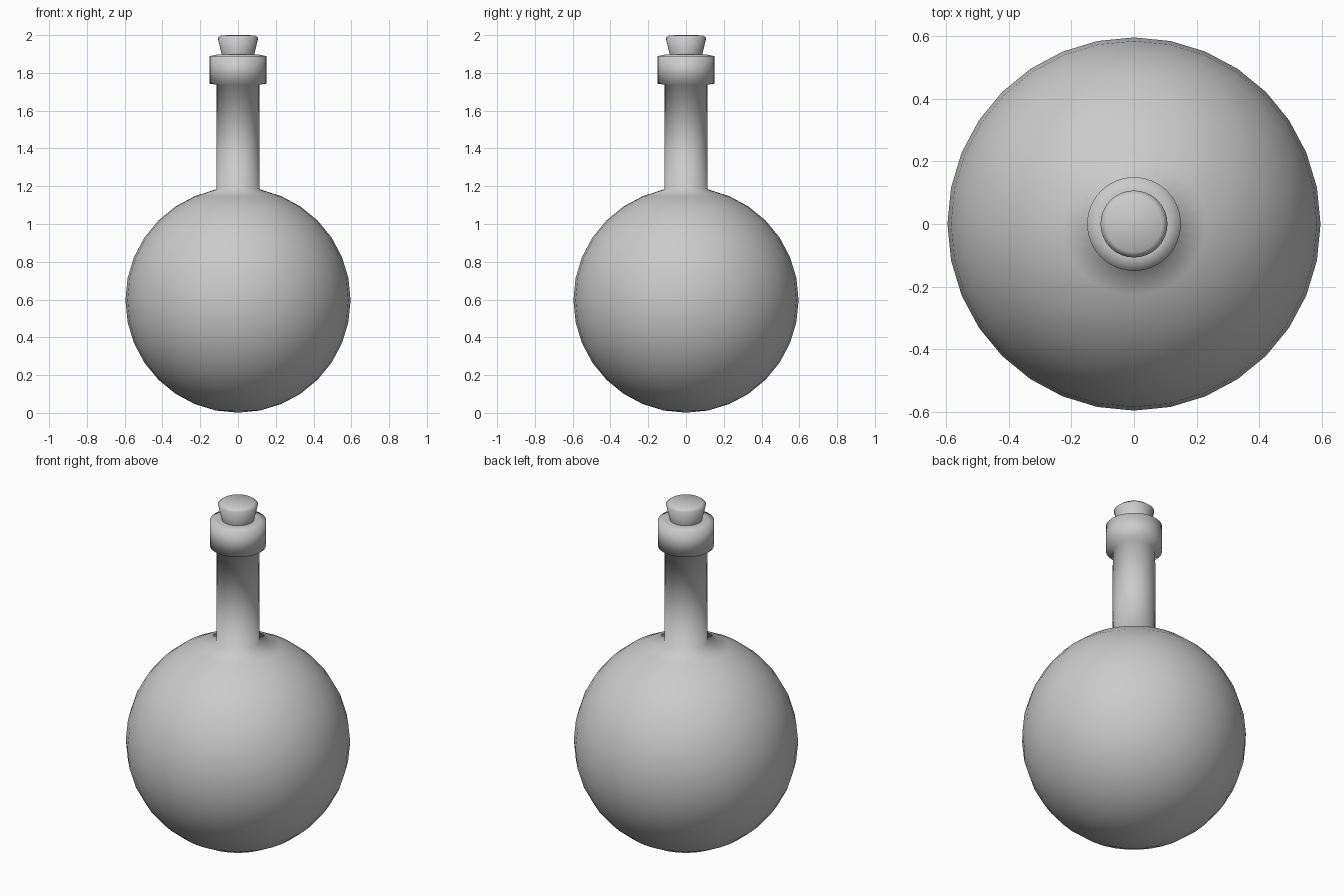
import bpy
import bmesh
from math import sin, cos, pi

if "Cube" in bpy.data.objects:
    bpy.data.objects.remove(bpy.data.objects["Cube"])

SEG = 32


def lathe(name, profile):
    """Revolve (radius, z) points around z; radius 0 becomes a pole."""
    bm = bmesh.new()
    rings = []
    for r, z in profile:
        n = 1 if r == 0 else SEG
        rings.append([bm.verts.new((r * cos(2 * pi * i / SEG), r * sin(2 * pi * i / SEG), z))
                      for i in range(n)])
    for a, b in zip(rings, rings[1:]):
        for i in range(SEG):
            j = (i + 1) % SEG
            if len(a) == 1:
                bm.faces.new((a[0], b[j], b[i]))
            elif len(b) == 1:
                bm.faces.new((a[i], a[j], b[0]))
            else:
                bm.faces.new((a[i], a[j], b[j], b[i]))
    bmesh.ops.recalc_face_normals(bm, faces=bm.faces)
    for f in bm.faces:
        f.smooth = True
    mesh = bpy.data.meshes.new(name)
    bm.to_mesh(mesh)
    bm.free()
    obj = bpy.data.objects.new(name, mesh)
    bpy.context.collection.objects.link(obj)
    return obj


# Round flask body running into neck and collar
R, CZ = 0.596, 0.597
body = [(0, CZ - R)]
body += [(R * sin(k * pi / 16), CZ - R * cos(k * pi / 16)) for k in range(1, 15)]
neck = [(0.115, 1.184), (0.113, 1.737)]
collar = [(0.15, 1.743), (0.15, 1.889), (0.11, 1.897), (0.08, 1.897), (0, 1.897)]
lathe("bottle", body + neck + collar)

# Tapered stopper, wider at the top with a softened rim
lathe("cork", [(0, 1.80), (0.07, 1.80), (0.087, 1.90), (0.107, 1.985), (0.09, 1.999), (0, 2.0)])
